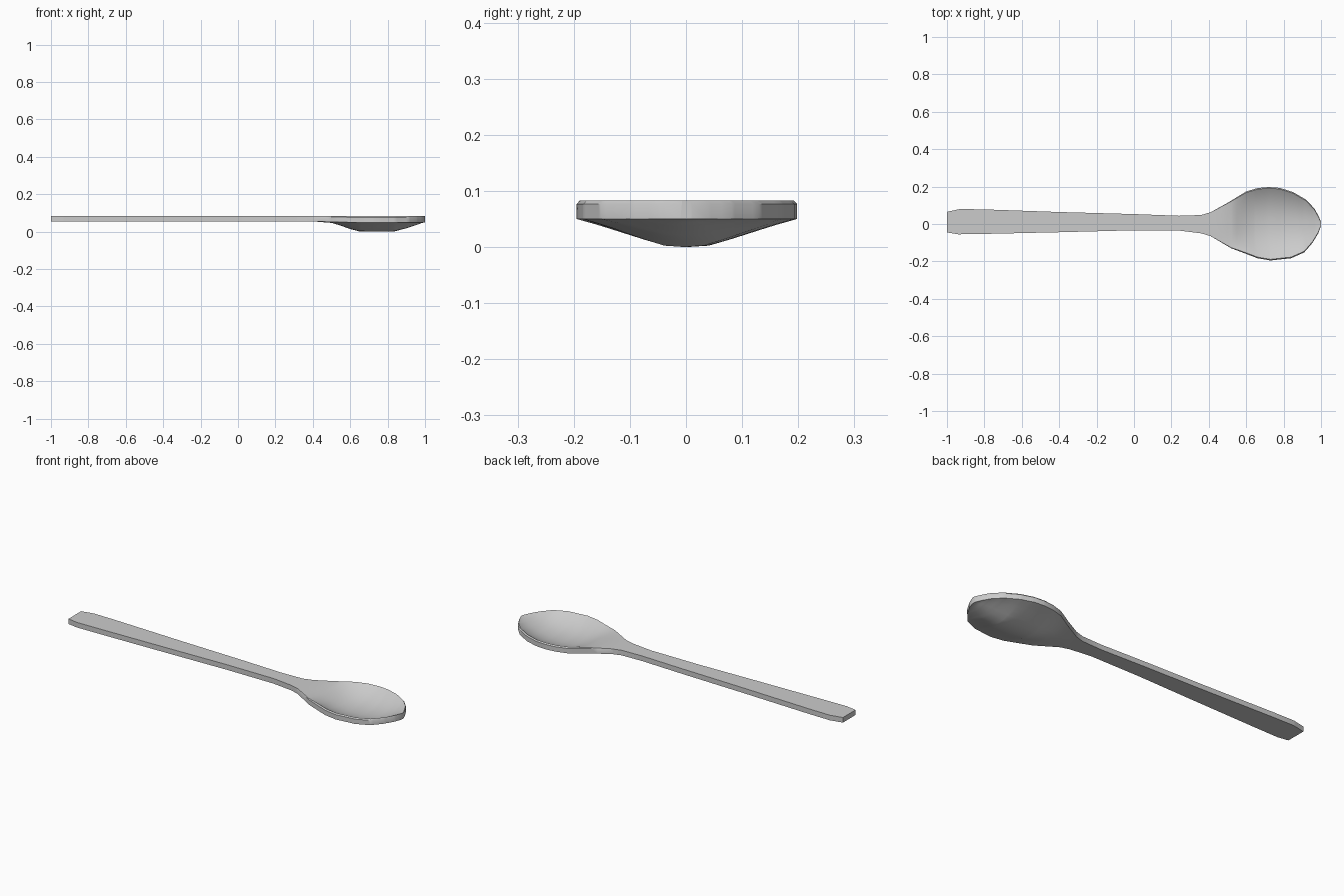
import bpy, bmesh, math

if "Cube" in bpy.data.objects:
    bpy.data.objects.remove(bpy.data.objects["Cube"])

# Outline of the spoon seen from above (x, y), back edge and front edge
BACK = [(-1, .065), (-.93, .08), (-.8, .078), (-.4, .064), (0, .053), (.24, .044),
        (.36, .048), (.41, .063), (.5, .113), (.6, .174), (.66, .192), (.72, .198),
        (.78, .193), (.85, .171), (.92, .13), (.965, .082), (.988, .04), (1, .01)]
FRONT = [(-1, -.045), (-.94, -.055), (-.8, -.053), (-.4, -.044), (-.05, -.035),
         (.24, -.035), (.36, -.05), (.41, -.065), (.52, -.13), (.6, -.16), (.66, -.183),
         (.73, -.195), (.84, -.183), (.91, -.152), (.955, -.1), (.985, -.05), (1, -.01)]
# Height of the underside and of the hollow along the centre line (x, z)
UNDER = [(.4, .055), (.5, .047), (.55, .032), (.6, .014), (.65, .001), (.7, 0),
         (.83, 0), (.9, .018), (.96, .038), (.985, .047), (1, .05)]
HOLLOW = [(.47, .083), (.53, .075), (.58, .056), (.64, .036), (.7, .027), (.8, .027),
          (.87, .037), (.93, .057), (.975, .076), (1, .083)]
# Cross-section falloff from centre (0) to edge (1)
FALL = [(0, 1), (.15, 1), (.35, .78), (.6, .47), (.8, .22), (.93, .08), (1, 0)]
TOP = .083


def lerp(pts, x):
    if x <= pts[0][0]:
        return pts[0][1]
    for (x0, y0), (x1, y1) in zip(pts, pts[1:]):
        if x <= x1:
            return y0 + (y1 - y0) * (x - x0) / (x1 - x0)
    return pts[-1][1]


def section(x):
    """Closed cross-section ring at one station along the spoon."""
    a, b = lerp(FRONT, x), lerp(BACK, x)
    mid, half = (a + b) / 2, (b - a) / 2
    edge = lerp([(.38, .055), (.6, .05)], x)
    ease = lerp([(.4, 0), (.6, .006)], x)
    ts = [math.sin(math.pi / 2 * i / 8) for i in range(-8, 9)]
    inner = 1 - min(ease / half, .3)
    ring = []
    for t in ts:                                   # underside
        ring.append((x, mid + half * t, edge - (edge - lerp(UNDER, x)) * lerp(FALL, abs(t))))
    ring.append((x, b, TOP - .0005 - ease))        # back rim wall
    for t in reversed(ts):                         # top and hollow
        drop = (TOP - lerp(HOLLOW, x)) * (1 - abs(t) ** 2.2)
        ring.append((x, mid + half * t * inner, TOP - drop))
    ring.append((x, a, TOP - .0005 - ease))        # front rim wall
    return ring


# Spoon: sections joined from handle end to bowl tip
stations = sorted({round(p[0], 3) for p in BACK + FRONT + UNDER + HOLLOW})
bm = bmesh.new()
rings = [[bm.verts.new(p) for p in section(x)] for x in stations]
n = len(rings[0])
for r0, r1 in zip(rings, rings[1:]):
    for i in range(n):
        j = (i + 1) % n
        bm.faces.new((r0[i], r1[i], r1[j], r0[j]))
bm.faces.new(rings[0])
bm.faces.new(rings[-1][::-1])
bmesh.ops.recalc_face_normals(bm, faces=bm.faces)
mesh = bpy.data.meshes.new("spoon")
bm.to_mesh(mesh)
bm.free()
spoon = bpy.data.objects.new("spoon", mesh)
bpy.context.collection.objects.link(spoon)
bpy.context.view_layer.objects.active = spoon
spoon.select_set(True)
bpy.ops.object.shade_smooth_by_angle(angle=math.radians(35))
